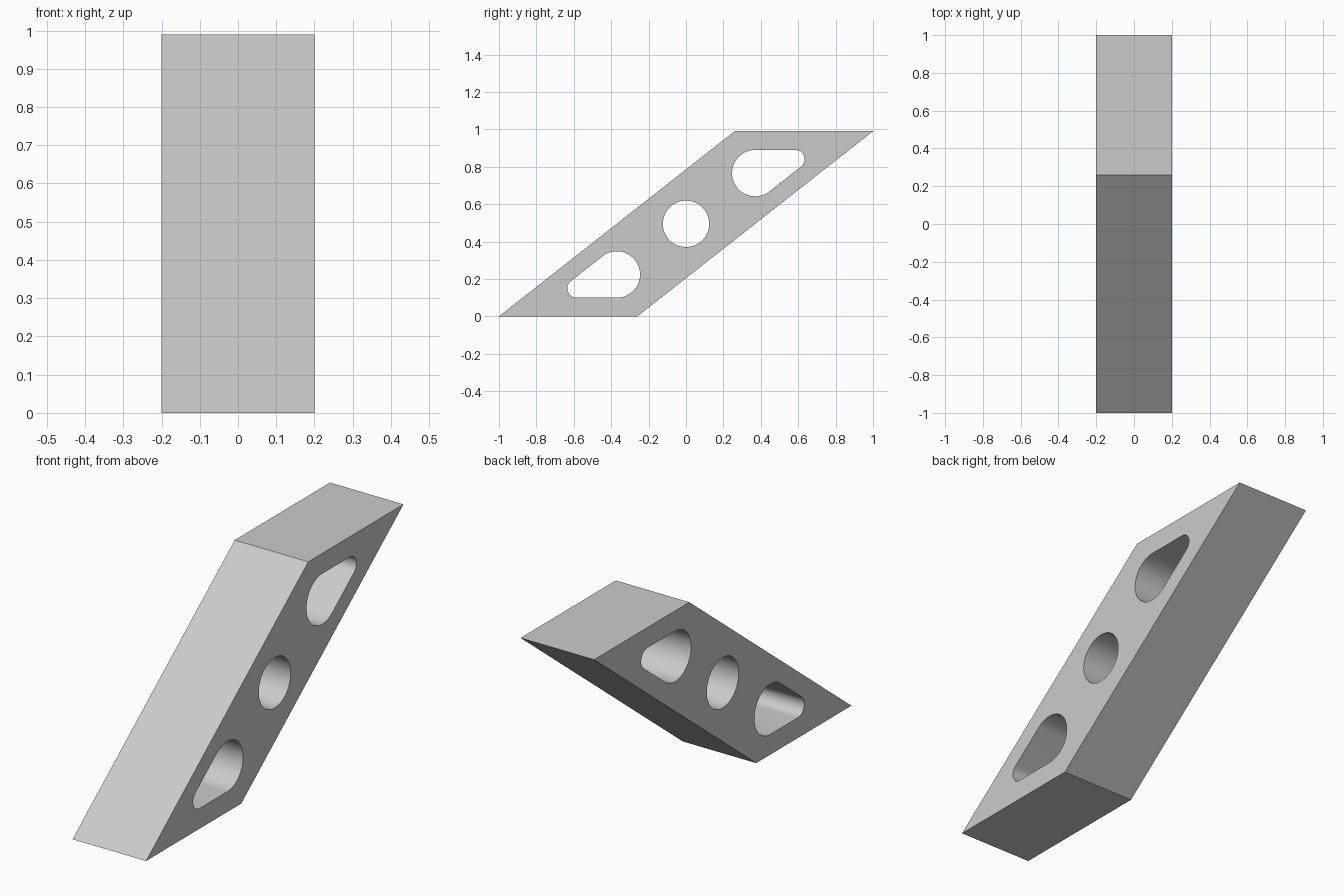
import bpy
import bmesh
from math import cos, sin, atan2, radians, pi
from mathutils import Vector

HEIGHT = 0.99
HALF_WIDTH = 0.2
FOOT = 0.26          # inner end of the flat foot and flat top
BIG, SMALL = 0.124, 0.05
MARGIN = 0.1         # wall between the slots and the flat ends

if "Cube" in bpy.data.objects:
    bpy.data.objects.remove(bpy.data.objects["Cube"], do_unlink=True)

grey = bpy.data.materials.new("light grey")
grey.use_nodes = True
colour = (0.6, 0.6, 0.6, 1)
grey.diffuse_color = colour
grey.node_tree.nodes["Principled BSDF"].inputs["Base Color"].default_value = colour


def arc(cy, cz, radius, start, end, steps):
    """Points of an arc in the side plane, as (y, z)."""
    angles = [start + (end - start) * i / steps for i in range(steps + 1)]
    return [(cy + radius * cos(a), cz + radius * sin(a)) for a in angles]


def half_turn(points):
    """Rotate a loop half a turn about the middle of the block."""
    return [(-y, HEIGHT - z) for y, z in points]


# Slanted outline
outline = [(-1, 0), (-FOOT, 0), (1, HEIGHT), (FOOT, HEIGHT)]

# Round centre hole
centre_hole = arc(0, HEIGHT / 2, BIG, 0, 2 * pi, 64)[:-1]

# Teardrop slot: two arcs joined by a level and a slanted tangent
slope = atan2(HEIGHT, 1 + FOOT)
low = slope - pi / 2
top = HEIGHT - MARGIN
big_y = 0.37
gap = BIG - SMALL
small_y = big_y + gap * (1 + cos(slope)) / sin(slope)
upper_slot = (arc(big_y, top - BIG, BIG, pi / 2, low + 2 * pi, 40)
              + arc(small_y, top - SMALL, SMALL, low, pi / 2, 24))

# Fill the side with its holes, then extrude across the width
bm = bmesh.new()
edges = []
for loop in (outline, centre_hole, upper_slot, half_turn(upper_slot)):
    verts = [bm.verts.new((-HALF_WIDTH, y, z)) for y, z in loop]
    for a, b in zip(verts, verts[1:] + verts[:1]):
        edges.append(bm.edges.new((a, b)))
bmesh.ops.triangle_fill(bm, edges=edges, use_beauty=True, normal=Vector((-1, 0, 0)))
result = bmesh.ops.extrude_face_region(bm, geom=bm.faces[:])
moved = [g for g in result["geom"] if isinstance(g, bmesh.types.BMVert)]
bmesh.ops.translate(bm, verts=moved, vec=(2 * HALF_WIDTH, 0, 0))
bmesh.ops.recalc_face_normals(bm, faces=bm.faces[:])

mesh = bpy.data.meshes.new("slanted_block")
bm.to_mesh(mesh)
bm.free()
mesh.materials.append(grey)
block = bpy.data.objects.new("slanted_block", mesh)
bpy.context.collection.objects.link(block)

# Smooth hole walls, sharp outer edges
bpy.ops.object.select_all(action="DESELECT")
block.select_set(True)
bpy.context.view_layer.objects.active = block
bpy.ops.object.shade_smooth_by_angle(angle=radians(30))
